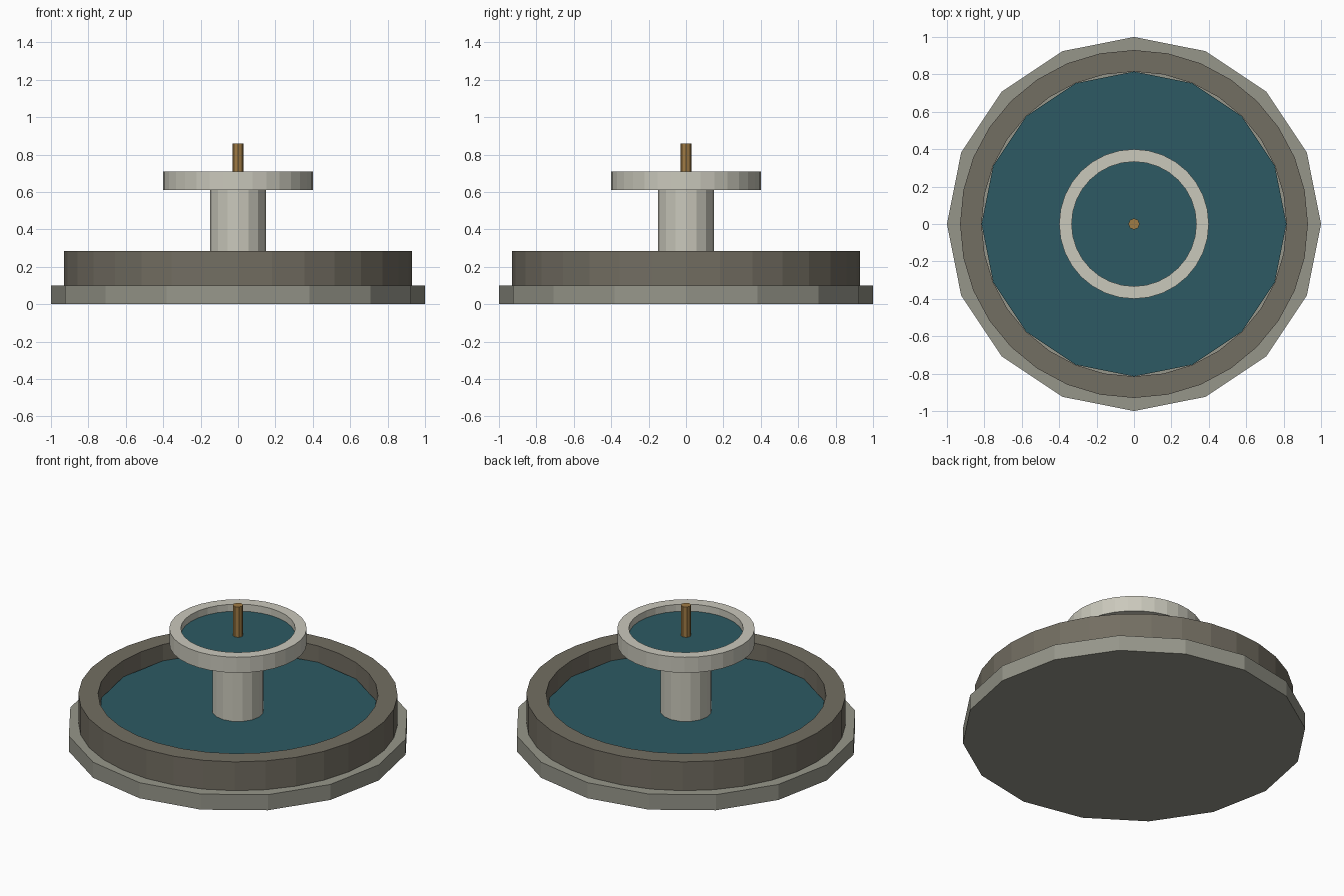
import bpy, bmesh, math

if "Cube" in bpy.data.objects:
    bpy.data.objects.remove(bpy.data.objects["Cube"])


def material(name, rgb):
    m = bpy.data.materials.new(name)
    m.diffuse_color = (*rgb, 1.0)
    m.use_nodes = True
    m.node_tree.nodes["Principled BSDF"].inputs["Base Color"].default_value = m.diffuse_color
    return m


BASE = material("weathered grey stone", (0.305, 0.305, 0.254))
RIM = material("dark stone", (0.171, 0.156, 0.122))
PALE = material("pale stone", (0.590, 0.580, 0.500))
WATER = material("deep teal water", (0.026, 0.102, 0.125))
BRASS = material("brass", (0.350, 0.200, 0.060))


def lathe(name, profile, sides, mat, closed=False):
    """Spin an (r, z) profile round z; r = 0 points become poles.
    closed joins the last point to the first (for rings)."""
    bm = bmesh.new()
    rows = []
    for r, z in profile:
        if r == 0:
            rows.append([bm.verts.new((0, 0, z))] * sides)
        else:
            rows.append([bm.verts.new((r * math.cos(2 * math.pi * i / sides),
                                       r * math.sin(2 * math.pi * i / sides), z))
                         for i in range(sides)])
    pairs = list(zip(rows, rows[1:]))
    if closed:
        pairs.append((rows[-1], rows[0]))
    for a, b in pairs:
        for i in range(sides):
            j = (i + 1) % sides
            corners = list(dict.fromkeys((a[i], a[j], b[j], b[i])))
            bm.faces.new(corners)
    bmesh.ops.recalc_face_normals(bm, faces=bm.faces)
    mesh = bpy.data.meshes.new(name)
    bm.to_mesh(mesh)
    bm.free()
    mesh.materials.append(mat)
    obj = bpy.data.objects.new(name, mesh)
    bpy.context.collection.objects.link(obj)
    return obj


def cylinder(name, r, z0, z1, sides, mat):
    return lathe(name, [(0, z0), (r, z0), (r, z1), (0, z1)], sides, mat)


# Sixteen-sided plinth
cylinder("plinth", 1.0, 0.0, 0.10, 16, BASE)

# Basin wall and the pool inside it
lathe("basin_wall", [(0.93, 0.10), (0.93, 0.285), (0.815, 0.285), (0.815, 0.10)],
      32, RIM, closed=True)
cylinder("pool_water", 0.815, 0.10, 0.18, 16, WATER)

# Central column
cylinder("column", 0.15, 0.10, 0.63, 16, PALE)

# Upper bowl with floor, and its water
lathe("upper_bowl", [(0, 0.61), (0.40, 0.61), (0.40, 0.71),
                     (0.333, 0.71), (0.333, 0.64), (0, 0.64)], 32, PALE)
cylinder("bowl_water", 0.333, 0.645, 0.665, 32, WATER)

# Brass spout
cylinder("spout", 0.03, 0.65, 0.86, 8, BRASS)
